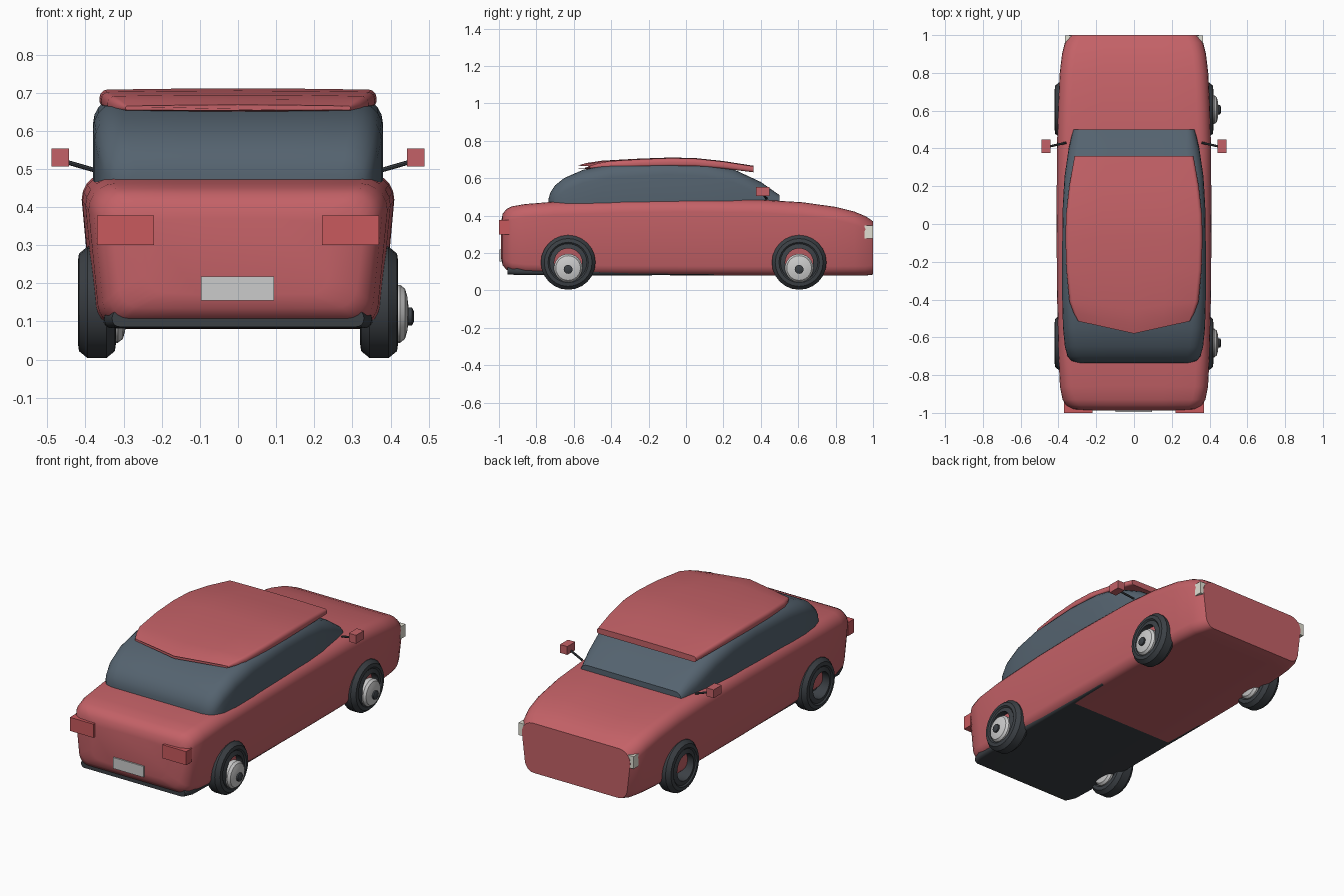
import bpy, bmesh, math
from mathutils import Vector

if "Cube" in bpy.data.objects:
    bpy.data.objects.remove(bpy.data.objects["Cube"])


def material(name, rgb):
    m = bpy.data.materials.new(name)
    m.diffuse_color = (*rgb, 1)
    m.use_nodes = True
    m.node_tree.nodes["Principled BSDF"].inputs["Base Color"].default_value = m.diffuse_color
    return m


RED = material("red_paint", (0.55, 0.12, 0.135))
LAMP = material("tail_lamp_red", (0.58, 0.10, 0.11))
GLASS = material("dark_glass", (0.09, 0.125, 0.16))
BLACK = material("black_rubber", (0.045, 0.052, 0.06))
SILVER = material("silver", (0.68, 0.68, 0.67))
IVORY = material("headlamp_ivory", (0.75, 0.74, 0.65))


def finish(name, bm, mat, smooth=35):
    bmesh.ops.recalc_face_normals(bm, faces=bm.faces)
    me = bpy.data.meshes.new(name)
    bm.to_mesh(me)
    bm.free()
    ob = bpy.data.objects.new(name, me)
    bpy.context.collection.objects.link(ob)
    me.materials.append(mat)
    if smooth:
        bpy.ops.object.select_all(action='DESELECT')
        ob.select_set(True)
        bpy.context.view_layer.objects.active = ob
        bpy.ops.object.shade_smooth_by_angle(angle=math.radians(smooth))
    return ob


def skin(name, rings, mat, loop=False):
    """Join closed point rings into a surface, capped unless looped."""
    bm = bmesh.new()
    vs = [[bm.verts.new(p) for p in r] for r in rings]
    n = len(vs[0])
    for k in range(len(vs) if loop else len(vs) - 1):
        a, b = vs[k], vs[(k + 1) % len(vs)]
        for i in range(n):
            j = (i + 1) % n
            bm.faces.new((a[i], a[j], b[j], b[i]))
    if not loop:
        bm.faces.new(vs[0])
        bm.faces.new(vs[-1])
    return finish(name, bm, mat)


def section(y, hw, zb, zt, rb, rt, taper=1.0, bow=0.0, crown=0.0):
    """Rounded rectangle across the car; rb and rt are corner radii."""
    pts = []
    for sx, top, start in ((1, 1, 0), (-1, 1, 90), (-1, 0, 180), (1, 0, 270)):
        r = min(rt if top else rb, (zt - zb) * 0.49, hw * 0.9)
        cz = zt - r if top else zb + r
        for k in range(6):
            a = math.radians(start + 18 * k)
            x, z = sx * (hw - r) + r * math.cos(a), cz + r * math.sin(a)
            x *= taper + (1 - taper) * min(1, (z - zb) / (zt - zb) * 1.6)
            pts.append((x, z))
        if start in (0, 180):  # extra points along the flat top and bottom
            zz = zt if top else zb
            pts += [(sx * t * (hw - r), zz + (crown if top else 0) * (1 - t * t))
                    for t in (0.5, 0, -0.5)]
    return [(x, y + bow * abs(x) / hw, z) for x, z in pts]


def box(name, lo, hi, mat):
    bm = bmesh.new()
    bmesh.ops.create_cube(bm, size=1)
    for v in bm.verts:
        v.co = [(a + b) / 2 + c * (b - a) for a, b, c in zip(lo, hi, v.co)]
    return finish(name, bm, mat, 0)


def lathe(name, profile, centre, mat, n=24, loop=False):
    """Revolve (x, radius) pairs about an axle along x."""
    rings = [[(centre[0] + x, centre[1] + r * math.cos(2 * math.pi * i / n),
               centre[2] + r * math.sin(2 * math.pi * i / n)) for i in range(n)]
             for x, r in profile]
    return skin(name, rings, mat, loop)


# Body shell: y, half width, bottom, top
body = [(-0.988, 0.25, 0.17, 0.37), (-0.98, 0.33, 0.135, 0.41),
        (-0.96, 0.36, 0.11, 0.435), (-0.93, 0.378, 0.098, 0.45),
        (-0.86, 0.392, 0.09, 0.462), (-0.7, 0.40, 0.086, 0.475),
        (-0.35, 0.408, 0.083, 0.486), (0, 0.41, 0.081, 0.49),
        (0.4, 0.408, 0.08, 0.485), (0.62, 0.402, 0.08, 0.472),
        (0.8, 0.393, 0.08, 0.447), (0.9, 0.381, 0.08, 0.422),
        (0.96, 0.366, 0.08, 0.397), (1.0, 0.345, 0.085, 0.37)]
skin("body", [section(y, w, b, t, 0.05, 0.07, 0.92) for y, w, b, t in body], RED)

# Dark floor, just below the shell toward the rear
floor = [(-0.955, 0.33, 0.086), (-0.9, 0.35, 0.083), (-0.5, 0.36, 0.081), (0.15, 0.36, 0.082)]
skin("underbody", [section(y, w, z, 0.13, 0.02, 0.02) for y, w, z in floor], BLACK)

# Glasshouse: y, half width, top
glass = [(-0.735, 0.29, 0.49), (-0.725, 0.33, 0.525), (-0.70, 0.352, 0.562),
         (-0.65, 0.366, 0.602), (-0.55, 0.376, 0.645), (-0.4, 0.38, 0.675),
         (-0.1, 0.38, 0.69), (0.1, 0.377, 0.68), (0.25, 0.368, 0.65),
         (0.4, 0.346, 0.58), (0.5, 0.322, 0.51)]
skin("glasshouse", [section(y, w, 0.42, t, 0.01, 0.07) for y, w, t in glass], GLASS)

# Roof panel: y, half width, bottom, top, sweep of the back edge
roof = [(-0.58, 0.295, 0.654, 0.668, 0.065), (-0.53, 0.32, 0.65, 0.682, 0.06),
        (-0.45, 0.342, 0.652, 0.694, 0.04), (-0.25, 0.358, 0.662, 0.705, 0.01),
        (-0.08, 0.363, 0.665, 0.711, 0), (0.05, 0.36, 0.664, 0.708, 0),
        (0.2, 0.343, 0.652, 0.692, 0), (0.36, 0.315, 0.632, 0.667, 0)]
skin("roof", [section(y, w, b, t - 0.003, 0.012, 0.025, 1, s, 0.003)
              for y, w, b, t, s in roof], RED)

# Wheels: open tyre ring with a hub set toward +x on both sides
tyre = [(-0.05, 0.075), (-0.043, 0.1), (-0.05, 0.108), (-0.047, 0.128),
        (-0.025, 0.146), (0.025, 0.146), (0.047, 0.128), (0.05, 0.108),
        (0.043, 0.1), (0.05, 0.075)]
hub = [(0.03, 0.076), (0.055, 0.076), (0.068, 0.066), (0.074, 0.045), (0.077, 0.02)]
cap = [(0.06, 0.024), (0.086, 0.024), (0.091, 0.014)]
for end, y in (("rear_end", -0.63), ("nose_end", 0.605)):
    for side, x in (("left", -0.37), ("right", 0.37)):
        tag = f"{end}_{side}"
        lathe("tyre_" + tag, tyre, (x, y, 0.15), BLACK, loop=True)
        lathe("hub_" + tag, hub, (x, y, 0.12), SILVER)
        lathe("hub_cap_" + tag, cap, (x, y, 0.113), BLACK, 12)

# Lamps and door mirrors on both sides
for side, s in (("left", -1), ("right", 1)):
    def side_box(name, x0, x1, y0, y1, z0, z1, mat):
        xs = sorted((s * x0, s * x1))
        box(f"{name}_{side}", (xs[0], y0, z0), (xs[1], y1, z1), mat)
    side_box("tail_lamp", 0.22, 0.37, -1.0, -0.945, 0.30, 0.378, LAMP)
    side_box("headlamp", 0.33, 0.366, 0.955, 0.999, 0.277, 0.348, IVORY)
    side_box("mirror", 0.443, 0.489, 0.375, 0.447, 0.506, 0.554, RED)
    a, b = Vector((s * 0.36, 0.43, 0.492)), Vector((s * 0.45, 0.41, 0.518))
    bm = bmesh.new()
    bmesh.ops.create_cone(bm, cap_ends=True, segments=8, radius1=0.006,
                          radius2=0.006, depth=(b - a).length)
    rot = (b - a).to_track_quat('Z', 'Y').to_matrix()
    for v in bm.verts:
        v.co = rot @ v.co + (a + b) / 2
    finish("mirror_arm_" + side, bm, BLACK)

# Blank plate
box("plate", (-0.097, -0.996, 0.155), (0.095, -0.965, 0.218), SILVER)
